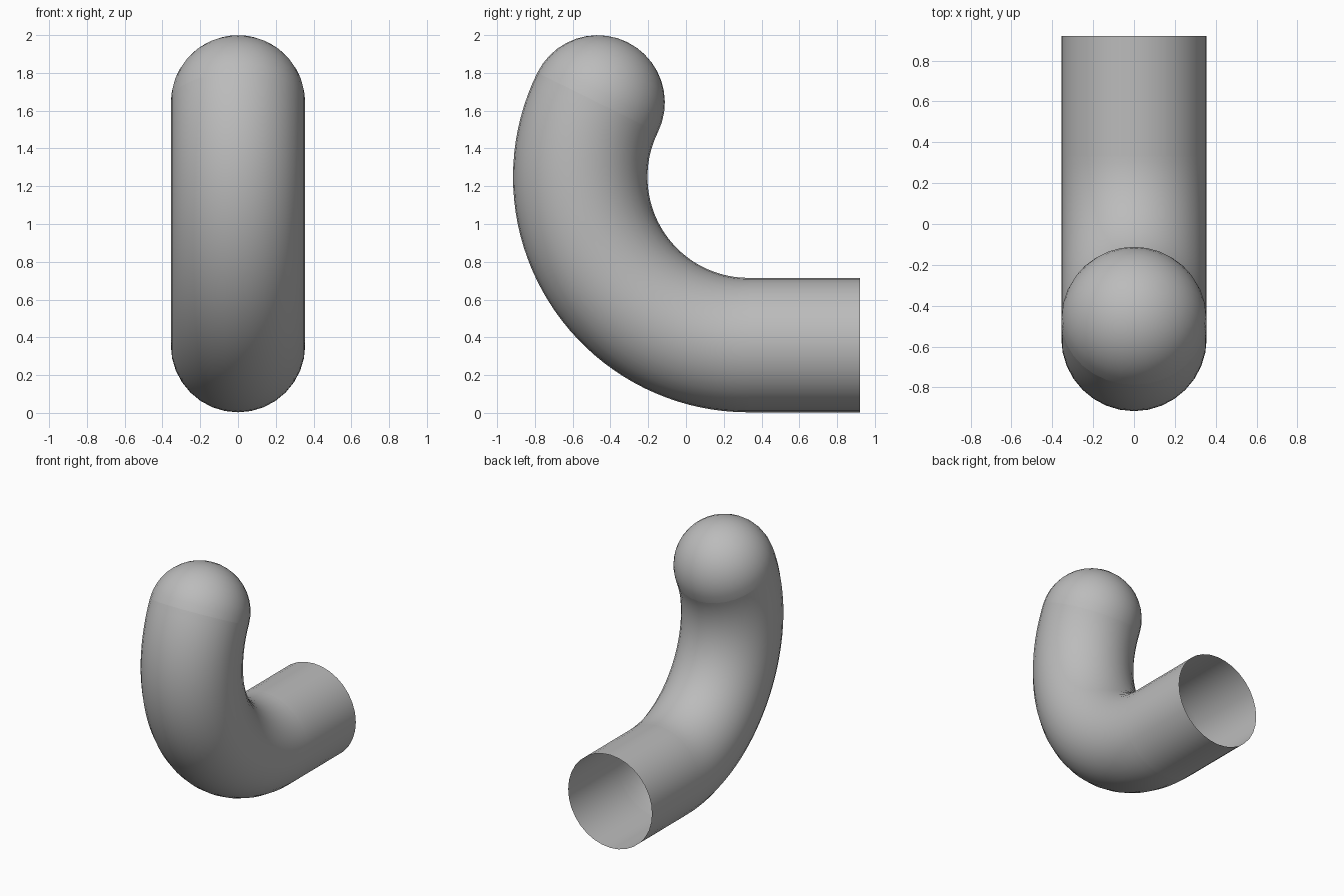
import bpy, bmesh, math
from mathutils import Vector, Matrix

if "Cube" in bpy.data.objects:
    bpy.data.objects.remove(bpy.data.objects["Cube"], do_unlink=True)

SIDES = 32
R = 0.356                 # tube radius
BEND = 0.89               # bend radius of the centre line
CY, CZ = 0.33, 1.249      # centre of the bend
END = math.radians(26.3)  # how far the bend passes the vertical
BACK = 0.92               # open end

grey = bpy.data.materials.new("plain_grey")
grey.use_nodes = True
grey.diffuse_color = (0.5, 0.5, 0.5, 1)
grey.node_tree.nodes["Principled BSDF"].inputs["Base Color"].default_value = (0.5, 0.5, 0.5, 1)


def finish(name, bm):
    mesh = bpy.data.meshes.new(name)
    bm.to_mesh(mesh)
    bm.free()
    for poly in mesh.polygons:
        poly.use_smooth = True
    mesh.materials.append(grey)
    obj = bpy.data.objects.new(name, mesh)
    bpy.context.collection.objects.link(obj)


def tube(name, stations):
    """Open tube through (centre, outward direction, radius) rings."""
    bm = bmesh.new()
    rings = []
    for centre, out, radius in stations:
        ring = []
        for i in range(SIDES):
            a = math.tau * i / SIDES
            ring.append(bm.verts.new(centre + radius * (math.cos(a) * out + math.sin(a) * Vector((1, 0, 0)))))
        rings.append(ring)
    for a, b in zip(rings, rings[1:]):
        for i in range(SIDES):
            j = (i + 1) % SIDES
            bm.faces.new((a[i], a[j], b[j], b[i]))
    return bm, rings


def bend_station(t):
    """Ring on the bend: t = 0 at the bottom, growing towards the front and up."""
    out = Vector((0, -math.sin(t), -math.cos(t)))
    return Vector((0, CY, CZ)) + BEND * out, out, R


# Straight open pipe
down = Vector((0, 0, -1))
bm, _ = tube("pipe", [(Vector((0, y, CZ - BEND)), down, R) for y in (BACK, CY)])
finish("straight_pipe", bm)

# Curved pipe
last = math.pi / 2 + END
STEPS = 40
bm, _ = tube("bend", [bend_station(last * i / STEPS) for i in range(STEPS + 1)])
finish("curved_pipe", bm)

# Rounded end cap
centre, out, _ = bend_station(last)
along = Vector((0, -math.cos(last), math.sin(last)))
CAP = 10
stations = []
for i in range(CAP):
    a = math.pi / 2 * i / CAP
    stations.append((centre + along * R * math.sin(a), out, R * math.cos(a)))
bm, rings = tube("cap", stations)
tip = bm.verts.new(centre + along * R)
for i in range(SIDES):
    bm.faces.new((rings[-1][i], rings[-1][(i + 1) % SIDES], tip))
finish("rounded_end", bm)
